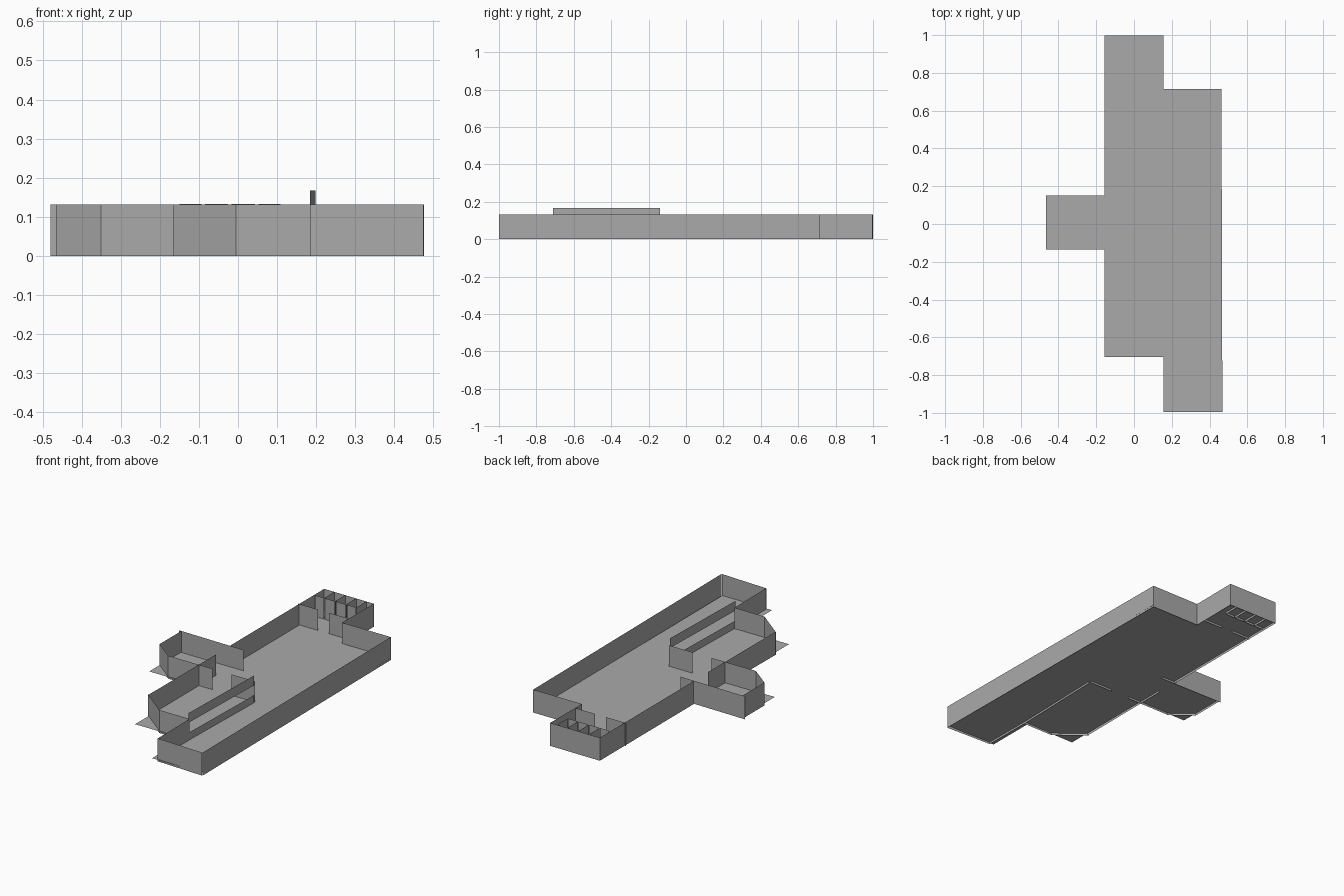
import bpy
import bmesh

cube = bpy.data.objects.get("Cube")
if cube:
    bpy.data.objects.remove(cube, do_unlink=True)

grey = bpy.data.materials.new("plain_grey")
grey.use_nodes = True
grey.diffuse_color = (0.4, 0.4, 0.4, 1)
grey.node_tree.nodes["Principled BSDF"].inputs["Base Color"].default_value = (0.4, 0.4, 0.4, 1)

WALL_TOP = 0.131
FLOOR_Z = 0.012


def finish(bm, name):
    mesh = bpy.data.meshes.new(name)
    bm.to_mesh(mesh)
    bm.free()
    mesh.materials.append(grey)
    obj = bpy.data.objects.new(name, mesh)
    bpy.context.collection.objects.link(obj)
    return obj


def wall(name, *paths, low=0.0, high=WALL_TOP):
    """Thin upright sheets standing on one or more plan paths."""
    bm = bmesh.new()
    for path in paths:
        lower = [bm.verts.new((x, y, low)) for x, y in path]
        upper = [bm.verts.new((x, y, high)) for x, y in path]
        for i in range(len(path) - 1):
            bm.faces.new((lower[i], lower[i + 1], upper[i + 1], upper[i]))
    return finish(bm, name)


# Floor slab, square at the corners that the walls cut across
bm = bmesh.new()
plan = [(0.155, -0.995), (0.468, -0.995), (0.463, 0.715), (0.155, 0.715),
        (0.155, 0.998), (-0.155, 0.998), (-0.155, 0.15), (-0.465, 0.15),
        (-0.465, -0.135), (-0.155, -0.135), (-0.155, -0.705), (0.155, -0.705)]
bm.faces.new([bm.verts.new((x, y, FLOOR_Z)) for x, y in plan])
finish(bm, "floor")

# Outer walls of the hall
wall("front_wall", [(0.185, -0.988), (0.474, -1.0)])
wall("left_wall", [(0.476, -1.0), (0.462, 0.715)])
wall("hall_back_wall", [(0.462, 0.715), (0.155, 0.715)])
wall("right_wall", [(-0.157, 1.0), (-0.157, 0.775), (-0.157, 0.55), (-0.157, 0.155)])

# Washroom at the back
wall("washroom_outer_wall", [(0.155, 0.715), (0.157, 0.998), (-0.157, 1.0)])
wall("washroom_entry_wall", [(0.155, 0.775), (0.03, 0.775)],
     [(-0.04, 0.775), (-0.165, 0.775)])
stall_edges = [-0.155, -0.09, -0.022, 0.047, 0.112]
for i, x in enumerate(stall_edges[1:]):
    wall(f"stall_partition_{i + 1}", [(x, 0.905), (x, 0.998)], high=0.133)
    wall(f"stall_front_{i + 1}", [(stall_edges[i] + 0.005, 0.905), (x - 0.003, 0.905)],
         high=0.133)

# Side room with a cut corner
wall("side_room_back_wall", [(-0.07, 0.15), (-0.48, 0.156)])
wall("side_room_end_wall", [(-0.466, 0.155), (-0.466, -0.04), (-0.35, -0.13)])
wall("side_room_front_wall", [(-0.35, -0.13), (-0.07, -0.13)])

# Front room with a cut corner
wall("front_room_side_wall", [(-0.155, 0.025), (-0.158, -0.58)])
wall("front_room_corner_wall", [(-0.165, -0.575), (-0.005, -0.7)])
wall("front_room_front_wall", [(-0.005, -0.7), (0.185, -0.7)])
wall("front_room_back_wall", [(0.05, -0.13), (0.197, -0.13)])
wall("entry_side_wall", [(0.185, -0.7), (0.187, -0.988)])

# Serving counter with a raised rail above its opening
counter = [(0.184, -0.71), (0.198, -0.14)]
wall("counter_lower_panel", counter, high=0.055)
wall("counter_upper_rail", counter, low=0.112, high=0.167)
